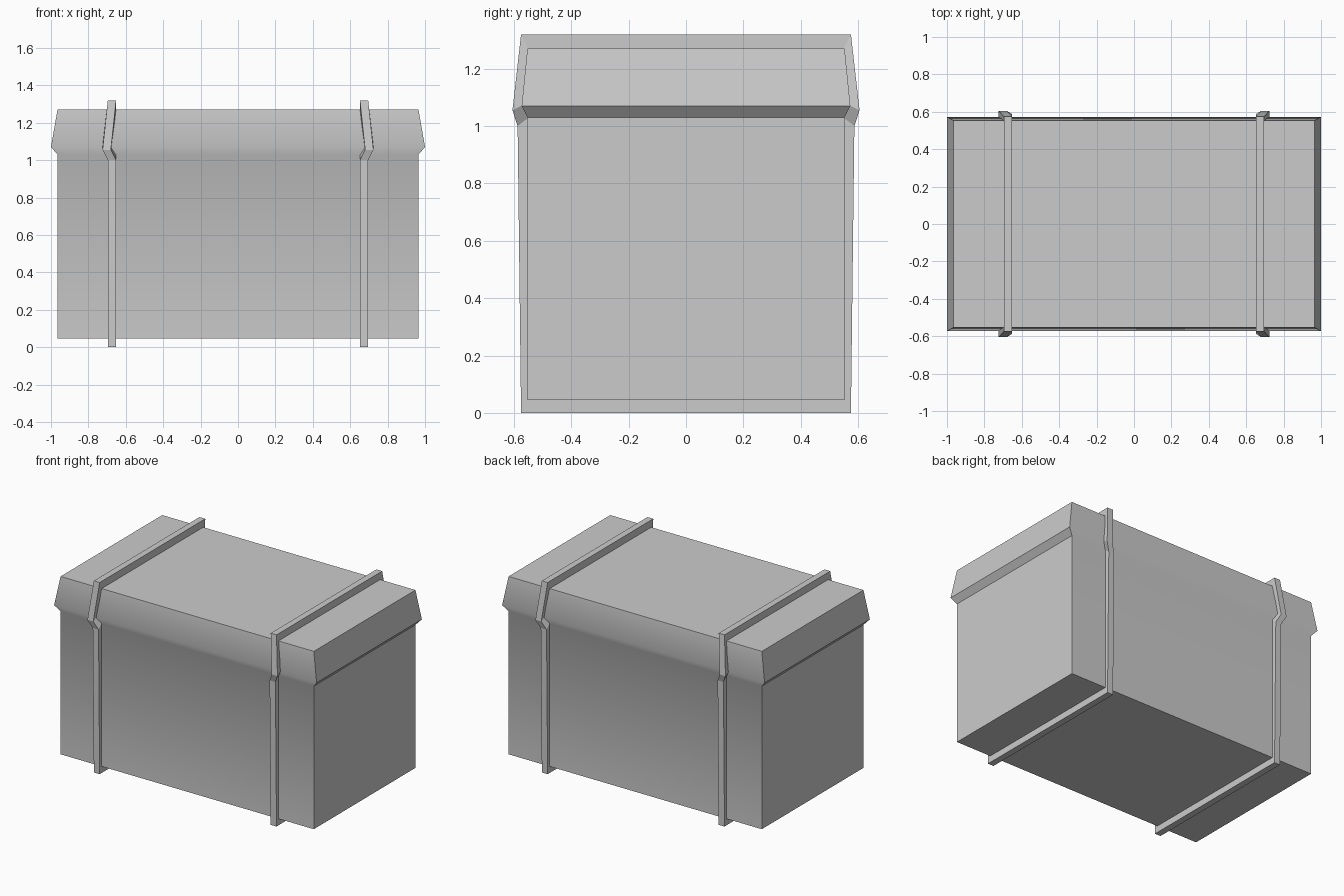
import bpy, bmesh
from math import radians

if "Cube" in bpy.data.objects:
    bpy.data.objects.remove(bpy.data.objects["Cube"])


def make_object(name, bm):
    bmesh.ops.recalc_face_normals(bm, faces=bm.faces)
    mesh = bpy.data.meshes.new(name)
    bm.to_mesh(mesh)
    bm.free()
    obj = bpy.data.objects.new(name, mesh)
    bpy.context.collection.objects.link(obj)
    return obj


def bridge(bm, a, b):
    n = len(a)
    for i in range(n):
        j = (i + 1) % n
        bm.faces.new((a[i], a[j], b[j], b[i]))


# Chest: straight body running into a flared lid, as (half x, half y, z) levels
levels = [(0.965, 0.553, 0.045), (0.965, 0.553, 1.03),
          (1.0, 0.573, 1.07), (0.965, 0.553, 1.27)]
bm = bmesh.new()
rings = [[bm.verts.new((sx * x, sy * y, z))
          for sx, sy in ((-1, -1), (1, -1), (1, 1), (-1, 1))]
         for x, y, z in levels]
for low, high in zip(rings, rings[1:]):
    bridge(bm, low, high)
bm.faces.new(rings[0])
bm.faces.new(rings[-1])
chest = make_object("chest_body_and_lid", bm)
bpy.context.view_layer.objects.active = chest
chest.select_set(True)
bpy.ops.object.shade_smooth_by_angle(angle=radians(35))


# Straps: closed bands around the chest, bulging outward with the lid rim
# each point is (half y, z, outward x shift)
OUTER = [(0.575, 0.0, 0), (0.587, 1.0, 0), (0.605, 1.055, 0.028), (0.575, 1.32, 0)]
INNER = [(0.545, 0.052, 0), (0.548, 1.03, 0), (0.565, 1.075, 0.028), (0.545, 1.262, 0)]


def strap(name, side):
    def loop(profile, x):
        pts = [(y, z, s) for y, z, s in profile]
        pts += [(-y, z, s) for y, z, s in reversed(profile)]
        return [bm.verts.new((side * (x + s), y, z)) for y, z, s in pts]

    bm = bmesh.new()
    loops = [loop(OUTER, 0.652), loop(OUTER, 0.696),
             loop(INNER, 0.696), loop(INNER, 0.652)]
    for i in range(4):
        bridge(bm, loops[i], loops[(i + 1) % 4])
    return make_object(name, bm)


strap("strap_right", 1)
strap("strap_left", -1)
